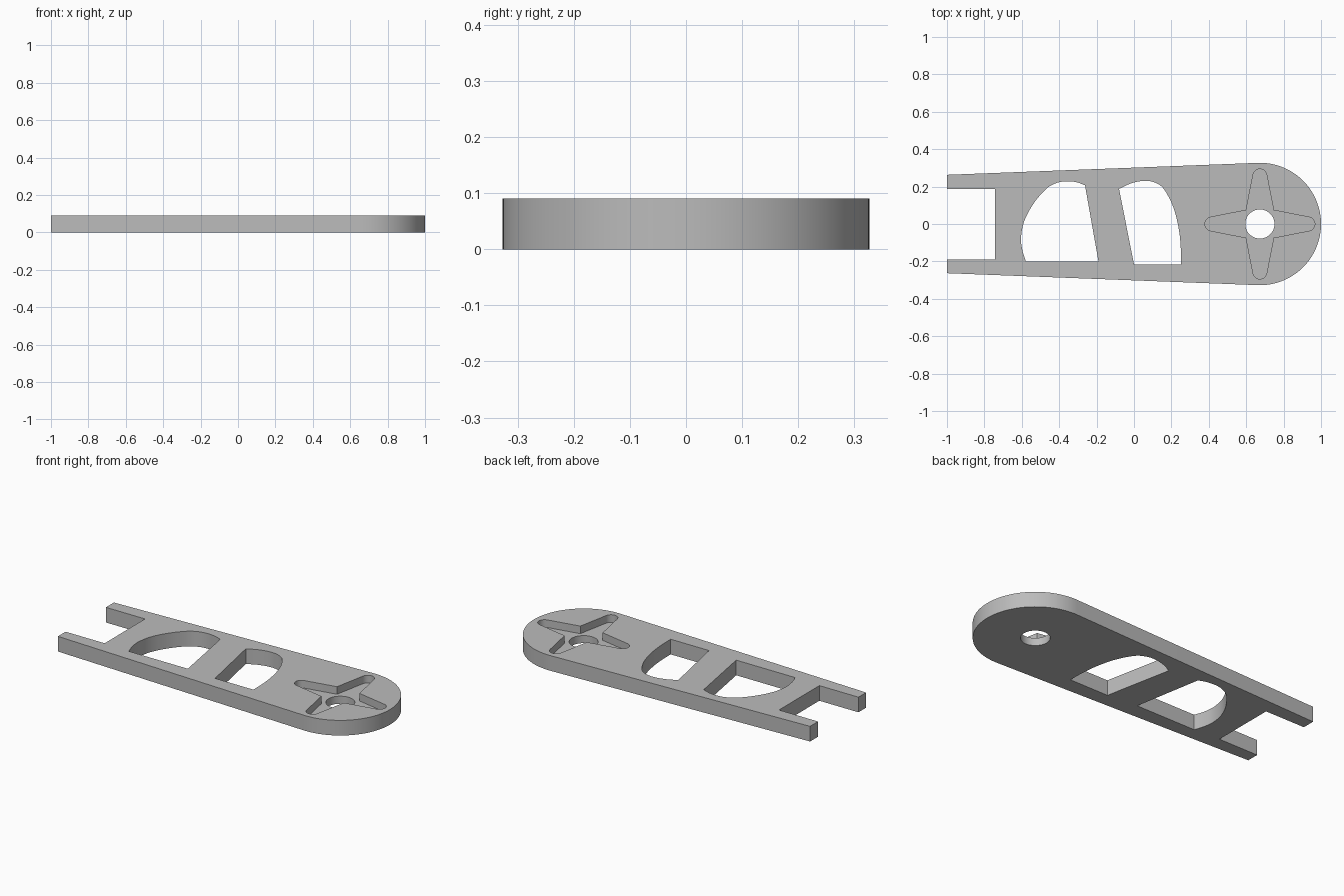
import bpy, bmesh
from math import sin, cos, pi, atan2
from mathutils import Vector

cube = bpy.data.objects.get("Cube")
if cube:
    bpy.data.objects.remove(cube, do_unlink=True)

THICK = 0.09
RECESS_FLOOR = 0.045
HUB_X, HUB_R = 0.673, 0.327

grey = bpy.data.materials.new("plain grey")
grey.use_nodes = True
colour = (0.5, 0.5, 0.5, 1)
grey.diffuse_color = colour
grey.node_tree.nodes["Principled BSDF"].inputs["Base Color"].default_value = colour


def arc(cx, cy, r, a0, a1, n):
    return [(cx + r * cos(a0 + (a1 - a0) * i / n),
             cy + r * sin(a0 + (a1 - a0) * i / n)) for i in range(n + 1)]


def spline(points, steps=8):
    """Smooth open curve through the points."""
    p = [Vector(q) for q in points]
    p = [2 * p[0] - p[1]] + p + [2 * p[-1] - p[-2]]
    out = []
    for a, b, c, d in zip(p, p[1:], p[2:], p[3:]):
        for i in range(steps):
            t = i / steps
            v = 2 * b + (c - a) * t + (2 * a - 5 * b + 4 * c - d) * t**2
            out.append(tuple((v + (3 * b - a - 3 * c + d) * t**3) / 2))
    return out + [tuple(points[-1])]


def prism(name, outline, z0, z1):
    """Extrude a flat outline between two heights."""
    bm = bmesh.new()
    face = bm.faces.new([bm.verts.new((x, y, z0)) for x, y in outline])
    ext = bmesh.ops.extrude_face_region(bm, geom=[face])
    top = [v for v in ext["geom"] if isinstance(v, bmesh.types.BMVert)]
    bmesh.ops.translate(bm, verts=top, vec=(0, 0, z1 - z0))
    bmesh.ops.recalc_face_normals(bm, faces=bm.faces[:])
    mesh = bpy.data.meshes.new(name)
    bm.to_mesh(mesh)
    bm.free()
    mesh.materials.append(grey)
    obj = bpy.data.objects.new(name, mesh)
    bpy.context.collection.objects.link(obj)
    return obj


# Tapered plate with a round end, and a square notch between two prongs
tail = 0.263
tilt = atan2(HUB_R - tail, 1 + HUB_X)
outline = arc(HUB_X, 0, HUB_R, -pi / 2 - tilt, pi / 2 + tilt, 64)
outline += [(-1, tail), (-1, 0.188), (-0.743, 0.188),
            (-0.743, -0.191), (-1, -0.191), (-1, -tail)]
plate = prism("arm_plate", outline, 0, THICK)

# Two curved windows either side of a slanted rib
rear_window = spline([(-0.262, 0.207), (-0.31, 0.224), (-0.37, 0.228), (-0.42, 0.217),
                      (-0.47, 0.187), (-0.535, 0.112), (-0.585, 0.02),
                      (-0.604, -0.07), (-0.597, -0.14), (-0.578, -0.2)])
rear_window.append((-0.19, -0.2))
front_window = spline([(-0.08, 0.188), (-0.01, 0.219), (0.06, 0.231), (0.115, 0.22),
                       (0.16, 0.186), (0.21, 0.09), (0.24, -0.03),
                       (0.25, -0.13), (0.252, -0.216)])
front_window.append((0, -0.216))

# Four-armed star recess with rounded tips
star = []
for k in range(4):
    a = k * pi / 2
    tip = 0.257
    star += arc(HUB_X + tip * cos(a), tip * sin(a), 0.037,
                a - pi / 2 + 0.19, a + pi / 2 - 0.19, 14)
    star.append((HUB_X + 0.104 * cos(a + pi / 4), 0.104 * sin(a + pi / 4)))

bore = arc(HUB_X, 0, 0.078, 0, 2 * pi, 48)[:-1]

cutters = [prism("rear_window_cutter", rear_window, -0.1, 0.2),
           prism("front_window_cutter", front_window, -0.1, 0.2),
           prism("star_recess_cutter", star, RECESS_FLOOR, 0.2),
           prism("bore_cutter", bore, -0.1, 0.2)]

bpy.ops.object.select_all(action='DESELECT')
bpy.context.view_layer.objects.active = plate
plate.select_set(True)
for cutter in cutters:
    mod = plate.modifiers.new(cutter.name, 'BOOLEAN')
    mod.operation = 'DIFFERENCE'
    mod.solver = 'EXACT'
    mod.object = cutter
    bpy.ops.object.modifier_apply(modifier=mod.name)
    bpy.data.objects.remove(cutter, do_unlink=True)

bpy.ops.object.shade_smooth_by_angle(angle=0.5)
